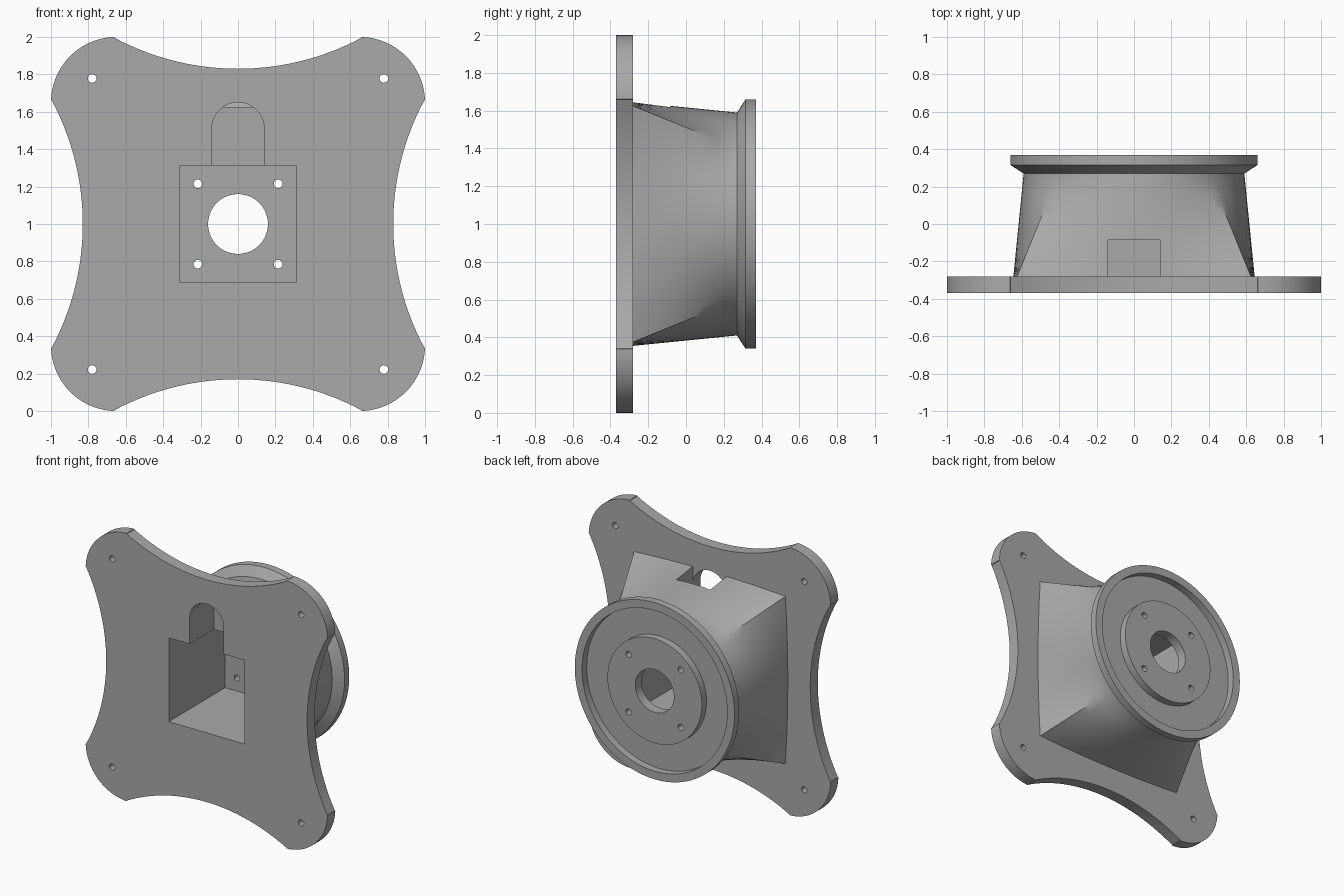
import bpy, bmesh
from math import sin, cos, tan, pi, radians, asin

if "Cube" in bpy.data.objects:
    bpy.data.objects.remove(bpy.data.objects["Cube"])

CZ = 1.0                      # height of the central axis
FRONT, PLATE_BACK = -0.37, -0.28

grey = bpy.data.materials.new("plain grey")
grey.use_nodes = True
grey.diffuse_color = (0.4, 0.4, 0.4, 1)
grey.node_tree.nodes["Principled BSDF"].inputs["Base Color"].default_value = (0.4, 0.4, 0.4, 1)


def loft(name, rings):
    """Closed solid through rings of points, capped at both ends."""
    bm = bmesh.new()
    loops = [[bm.verts.new(p) for p in ring] for ring in rings]
    for a, b in zip(loops, loops[1:]):
        for i in range(len(a)):
            j = (i + 1) % len(a)
            bm.faces.new((a[i], a[j], b[j], b[i]))
    bm.faces.new(loops[0])
    bm.faces.new(loops[-1])
    bmesh.ops.recalc_face_normals(bm, faces=bm.faces)
    mesh = bpy.data.meshes.new(name)
    bm.to_mesh(mesh)
    bm.free()
    mesh.materials.append(grey)
    obj = bpy.data.objects.new(name, mesh)
    bpy.context.collection.objects.link(obj)
    return obj


def prism(name, outline, y0, y1):
    return loft(name, [[(x, y, z + CZ) for x, z in outline] for y in (y0, y1)])


def box(name, x, z0, z1, y0, y1):
    return prism(name, [(-x, z0), (x, z0), (x, z1), (-x, z1)], y0, y1)


def arc(cx, cz, r, a0, a1, n):
    return [(cx + r * cos(a0 + (a1 - a0) * i / n), cz + r * sin(a0 + (a1 - a0) * i / n))
            for i in range(n + 1)]


def drill(x, z, r, y0, y1, n=24):
    return prism("drill", arc(x, z, r, 0, 2 * pi, n)[:-1], y0, y1)


def combine(target, other, operation):
    mod = target.modifiers.new(operation, "BOOLEAN")
    mod.operation, mod.solver, mod.object = operation, "EXACT", other
    bpy.context.view_layer.objects.active = target
    bpy.ops.object.modifier_apply(modifier=mod.name)
    bpy.data.objects.remove(other)


def turn(points, quarter):
    for _ in range(quarter):
        points = [(-z, x) for x, z in points]
    return points


# Mounting plate: rounded corners joined by hollow sides
half = asin(0.66 / 1.40)
quarter_outline = (arc(2.23, 0, 1.40, pi + half, pi - half, 28)
                   + arc(0.65, 0.65, 0.35, radians(2), radians(88), 20))
plate = prism("mounting_plate",
              [p for q in range(4) for p in turn(quarter_outline, q)], FRONT, PLATE_BACK)
arch = arc(0, 0.51, 0.14, 0, pi, 24) + [(-0.14, 0.2), (0.14, 0.2)]
combine(plate, prism("arch", arch, -0.5, -0.2), "DIFFERENCE")

# Housing: bowed square blending to a circle, then the flange, recess and hub
STEPS = 24
angles = [radians(-45 + 90 * i / STEPS) for i in range(STEPS)]
square = [p for q in range(4)
          for p in turn([(0.645 - 0.02 * tan(a) ** 2, 0.625 * tan(a)) for a in angles], q)]
circle = [p for q in range(4) for p in turn([(cos(a), sin(a)) for a in angles], q)]


def ring(points, y, r=1):
    return [(x * r, y, z * r + CZ) for x, z in points]


NECK_Y, NECK_R, LEVELS = 0.22, 0.595, 8
rings = [ring(square, PLATE_BACK - 0.03)]
for k in range(LEVELS + 1):
    t = k / LEVELS
    blend = [(s[0] * (1 - t) + c[0] * NECK_R * t, s[1] * (1 - t) + c[1] * NECK_R * t)
             for s, c in zip(square, circle)]
    rings.append(ring(blend, PLATE_BACK + (NECK_Y - PLATE_BACK) * t))
for y, r in ((0.27, 0.59), (0.315, 0.66), (0.37, 0.66), (0.37, 0.60),
             (0.315, 0.60), (0.315, 0.39), (0.37, 0.39)):
    rings.append(ring(circle, y, r))
housing = loft("flanged_mount", rings)

# Cable slot open through the top of the housing
combine(housing, box("slot", 0.14, 0.2, 0.9, -0.5, -0.085), "DIFFERENCE")
combine(housing, plate, "UNION")

# Square pocket, shaft hole and screw holes
combine(housing, box("pocket", 0.313, -0.313, 0.313, -0.5, 0.295), "DIFFERENCE")
combine(housing, drill(0, 0, 0.16, 0.1, 0.6, 64), "DIFFERENCE")
for sx in (-1, 1):
    for sz in (-1, 1):
        combine(housing, drill(0.215 * sx, 0.215 * sz, 0.023, 0.1, 0.6), "DIFFERENCE")
        combine(housing, drill(0.78 * sx, 0.778 * sz, 0.023, -0.6, -0.1), "DIFFERENCE")

# Smooth curved walls, keep hard edges
bpy.ops.object.select_all(action="DESELECT")
housing.select_set(True)
bpy.context.view_layer.objects.active = housing
bpy.ops.object.shade_smooth_by_angle(angle=radians(25))
